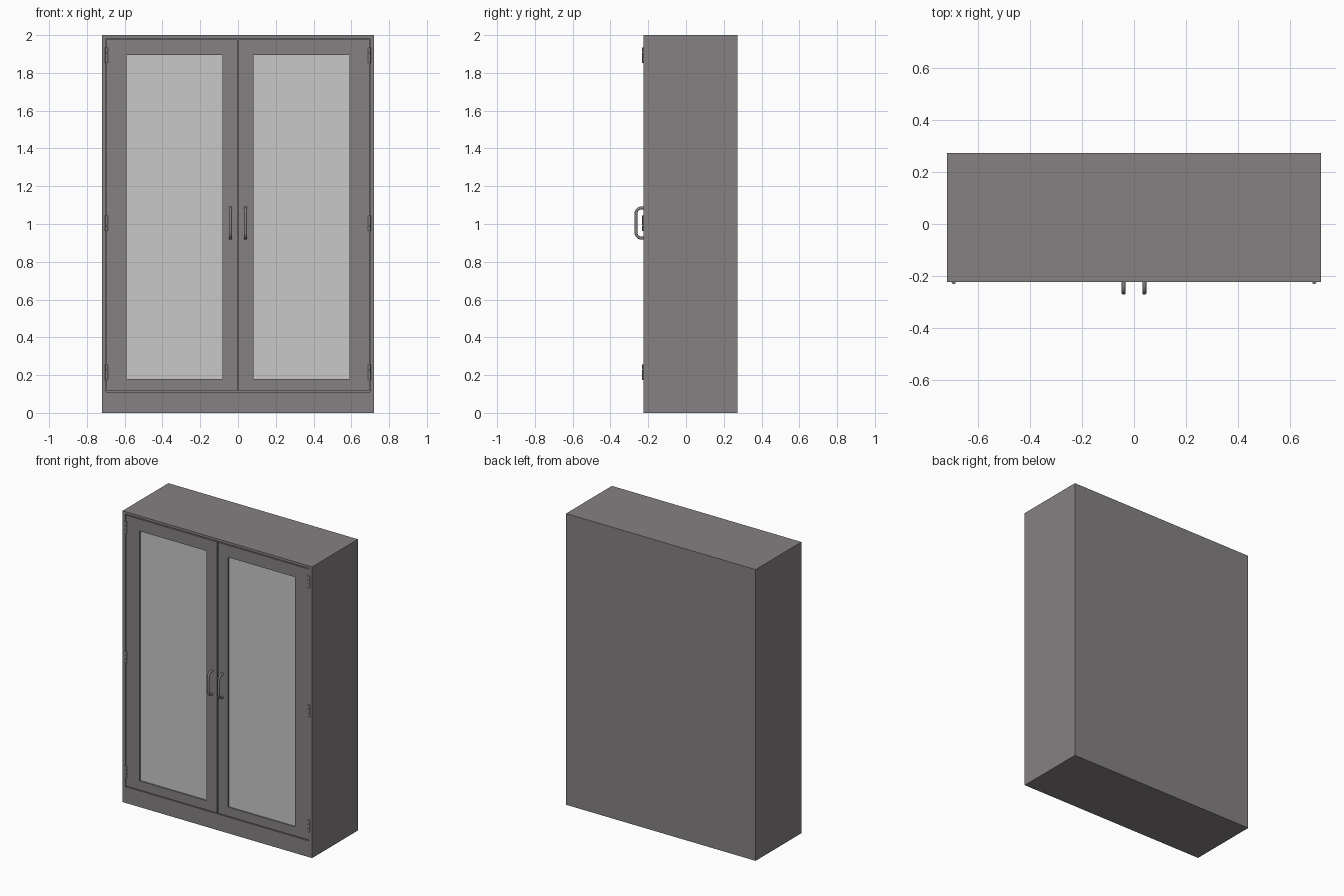
import bpy, bmesh, math
from mathutils import Vector

if "Cube" in bpy.data.objects:
    bpy.data.objects.remove(bpy.data.objects["Cube"])

W, H = 0.72, 2.0                # half width, height
YF, YB = -0.224, 0.273          # front and back planes
T = 0.022                       # panel thickness
Z0, Z1 = 0.114, 1.98            # door opening
GAP = 0.003


def material(name, rgb):
    m = bpy.data.materials.new(name)
    m.diffuse_color = (*rgb, 1)
    m.use_nodes = True
    m.node_tree.nodes["Principled BSDF"].inputs["Base Color"].default_value = m.diffuse_color
    return m


BODY = material("warm grey paint", (0.238, 0.220, 0.227))
GLASS = material("pale grey glass", (0.58, 0.58, 0.58))


def finish(name, bm, mat, smooth=False):
    bmesh.ops.recalc_face_normals(bm, faces=bm.faces[:])
    me = bpy.data.meshes.new(name)
    bm.to_mesh(me)
    bm.free()
    me.materials.append(mat)
    ob = bpy.data.objects.new(name, me)
    bpy.context.collection.objects.link(ob)
    if smooth:
        bpy.ops.object.select_all(action='DESELECT')
        ob.select_set(True)
        bpy.context.view_layer.objects.active = ob
        bpy.ops.object.shade_smooth_by_angle(angle=math.radians(40))
    return ob


def box(name, x0, x1, y0, y1, z0, z1, mat=BODY):
    bm = bmesh.new()
    bmesh.ops.create_cube(bm, size=1)
    bmesh.ops.scale(bm, vec=(x1 - x0, y1 - y0, z1 - z0), verts=bm.verts)
    bmesh.ops.translate(bm, vec=((x0 + x1) / 2, (y0 + y1) / 2, (z0 + z1) / 2), verts=bm.verts)
    return finish(name, bm, mat)


def frame(name, outer, inner, y0, y1):
    """Rectangular ring in the xz plane; rectangles are (x0, x1, z0, z1)."""
    bm = bmesh.new()

    def ring(r, y):
        return [bm.verts.new((x, y, z)) for x, z in
                ((r[0], r[2]), (r[1], r[2]), (r[1], r[3]), (r[0], r[3]))]
    loops = [ring(outer, y0), ring(inner, y0), ring(inner, y1), ring(outer, y1)]
    for k in range(4):
        a, b = loops[k], loops[(k + 1) % 4]
        for i in range(4):
            j = (i + 1) % 4
            bm.faces.new((a[i], a[j], b[j], b[i]))
    return finish(name, bm, BODY)


def tube(name, path, radius, sides=12):
    """Round tube along a path lying in a yz plane."""
    bm = bmesh.new()
    rings = []
    for i, p in enumerate(path):
        t = (path[min(i + 1, len(path) - 1)] - path[max(i - 1, 0)]).normalized()
        u = Vector((1, 0, 0))
        v = t.cross(u)
        rings.append([bm.verts.new(p + radius * (math.cos(a) * u + math.sin(a) * v))
                      for a in (2 * math.pi * k / sides for k in range(sides))])
    for a, b in zip(rings, rings[1:]):
        for i in range(sides):
            j = (i + 1) % sides
            bm.faces.new((a[i], a[j], b[j], b[i]))
    bm.faces.new(rings[0])
    bm.faces.new(rings[-1])
    return finish(name, bm, BODY, True)


# Carcass: outer sleeve (sides, top, plinth) closed by a back panel and a floor
frame("carcass", (-W, W, 0, H), (-W + T, W - T, Z0 - GAP, Z1 + GAP), YF, YB - T)
box("back_panel", -W, W, YB - T, YB, 0, H)

for s, side in ((-1, "left"), (1, "right")):
    # Door frame and recessed glass
    xs = sorted((s * GAP, s * (W - T - GAP)))
    gx = sorted((s * 0.082, s * 0.591))
    frame(side + "_door", (*xs, Z0 + GAP, Z1 - GAP), (*gx, 0.18, 1.895), YF, YF + 0.025)
    box(side + "_glass", gx[0] - 0.005, gx[1] + 0.005, YF + 0.008, YF + 0.014,
        0.175, 1.90, GLASS)

    # Bowed handle with rounded corners
    r, yo, zb, zt = 0.03, -0.265, 0.925, 1.085
    x = s * 0.04
    path = [Vector((x, YF + 0.004, zb))]
    for cz, a0 in ((zb + r, 270), (zt - r, 180)):
        for k in range(7):
            a = math.radians(a0 - 15 * k)
            path.append(Vector((x, yo + r + r * math.cos(a), cz + r * math.sin(a))))
    path.append(Vector((x, YF + 0.004, zt)))
    tube(side + "_handle", path, 0.0078)

    # Hinge knuckles, each in three segments
    for n, zc in enumerate((0.215, 1.005, 1.893)):
        for k in (-1, 0, 1):
            c = Vector((s * (W - T - 0.003), YF, zc + k * 0.028))
            d = Vector((0, 0, 0.0132))
            tube(f"{side}_hinge_{n + 1}_{k + 2}", [c - d, c + d], 0.008)
